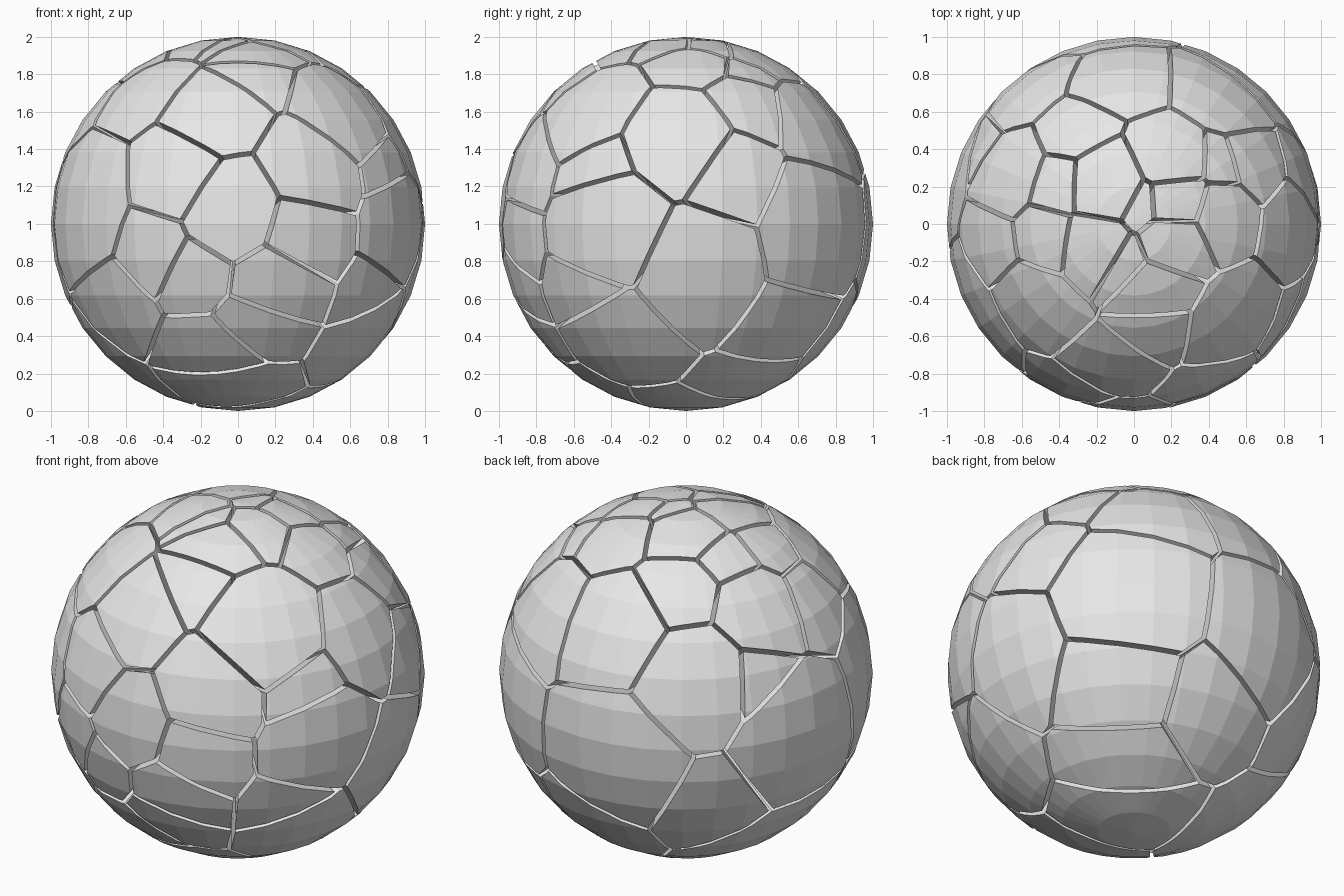
import bpy
import bmesh
from math import sqrt
from mathutils import Vector

cube = bpy.data.objects.get("Cube")
if cube:
    bpy.data.objects.remove(cube, do_unlink=True)

HALF_GAP = 0.012

# One plain grey for every stone
grey = bpy.data.materials.new("plain_grey")
grey.use_nodes = True
colour = (0.8, 0.8, 0.8, 1)
grey.diffuse_color = colour
grey.node_tree.nodes["Principled BSDF"].inputs["Base Color"].default_value = colour


def depth(u, v):
    """Height of the unit sphere above the point (u, v) of a flat disc."""
    return sqrt(max(0.0, 1 - u * u - v * v))


# How each side's flat coordinates land on the unit sphere
sides = {
    "front": lambda u, v: Vector((u, -depth(u, v), v)),
    "back": lambda u, v: Vector((u, depth(u, v), v)),
    "right": lambda u, v: Vector((depth(u, v), u, v)),
    "left": lambda u, v: Vector((-depth(u, v), u, v)),
    "top": lambda u, v: Vector((u, v, depth(u, v))),
    "bottom": lambda u, v: Vector((u, v, -depth(u, v))),
}

# Stone radii, by size
sizes = dict(thin=.05, small=.14, medium=.18, large=.23, broad=.28, huge=.38)

seeds = []


def place(side, size, *spots):
    """Seed stones of one size at flat positions on one side of the ball."""
    for number, spot in enumerate(spots, 1):
        name = f"{side}_{size}_stone_{number}"
        seeds.append((name, sides[side](*spot).normalized(), sizes[size]))


# Front stones
place("front", "small", (-.25, -.27), (.1, -.53))
place("front", "medium", (.2, -.33), (.36, -.04), (-.15, -.7), (-.48, -.13), (-.68, -.4))
place("front", "large", (-.04, .08), (.4, .32), (-.13, .6), (-.36, .28), (-.55, .7))
place("front", "broad", (.56, .62))

# Right-hand stones
place("right", "small", (-.5, .29), (-.53, -.38), (.27, .28))
place("right", "large", (-.05, .48), (-.36, -.6))
place("right", "broad", (-.45, -.02), (.08, -.28), (.59, -.54))
place("right", "huge", (.76, -.05))

# Back stones
place("back", "large", (.1, -.6))
place("back", "broad", (.45, .52), (-.07, .58), (-.57, .37))
place("back", "huge", (-.16, -.12))

# Left-hand stones
place("left", "small", (.47, .35))
place("left", "medium", (-.1, .61))
place("left", "large", (.28, .67), (.65, -.4))
place("left", "huge", (-.49, .12), (.25, -.05))

# Top stones, with thin wedges between them
place("top", "thin", (.05, .12), (-.07, -.21), (.45, .34))
place("top", "small", (.12, -.6), (.66, .36), (-.43, .22), (-.5, -.06), (.24, .13),
      (.23, -.1), (.12, -.37), (-.22, -.12), (.47, .04))
place("top", "medium", (-.33, .53), (-.16, .23), (.2, .38))

# Underside stones
place("bottom", "large", (.37, .36), (-.05, -.42))
place("bottom", "broad", (.1, .05))
place("bottom", "huge", (-.6, .1))


def trim(bm, point, normal):
    """Cut away everything beyond a plane and close the cut."""
    if all((v.co - point).dot(normal) < 0 for v in bm.verts):
        return
    geom = bm.verts[:] + bm.edges[:] + bm.faces[:]
    bmesh.ops.bisect_plane(bm, geom=geom, dist=1e-6, plane_co=point,
                           plane_no=normal, clear_outer=True)
    rim = [e for e in bm.edges if e.is_boundary]
    if rim:
        bmesh.ops.edgeloop_fill(bm, edges=rim)


# Each stone is the faceted ball trimmed against its neighbours, nearest first
for name, centre, radius in seeds:
    bm = bmesh.new()
    bmesh.ops.create_uvsphere(bm, u_segments=32, v_segments=16, radius=1)
    others = [s for s in seeds if s[0] != name]
    others.sort(key=lambda s: (s[1] - centre).length)
    for _, other, other_radius in others:
        apart = other - centre
        offset = (radius ** 2 - other_radius ** 2) / 2 / apart.length
        normal = apart.normalized()
        trim(bm, normal * (offset - HALF_GAP), normal)
    bmesh.ops.recalc_face_normals(bm, faces=bm.faces[:])
    mesh = bpy.data.meshes.new(name)
    bm.to_mesh(mesh)
    bm.free()
    mesh.materials.append(grey)
    stone = bpy.data.objects.new(name, mesh)
    stone.location.z = 1
    bpy.context.scene.collection.objects.link(stone)
